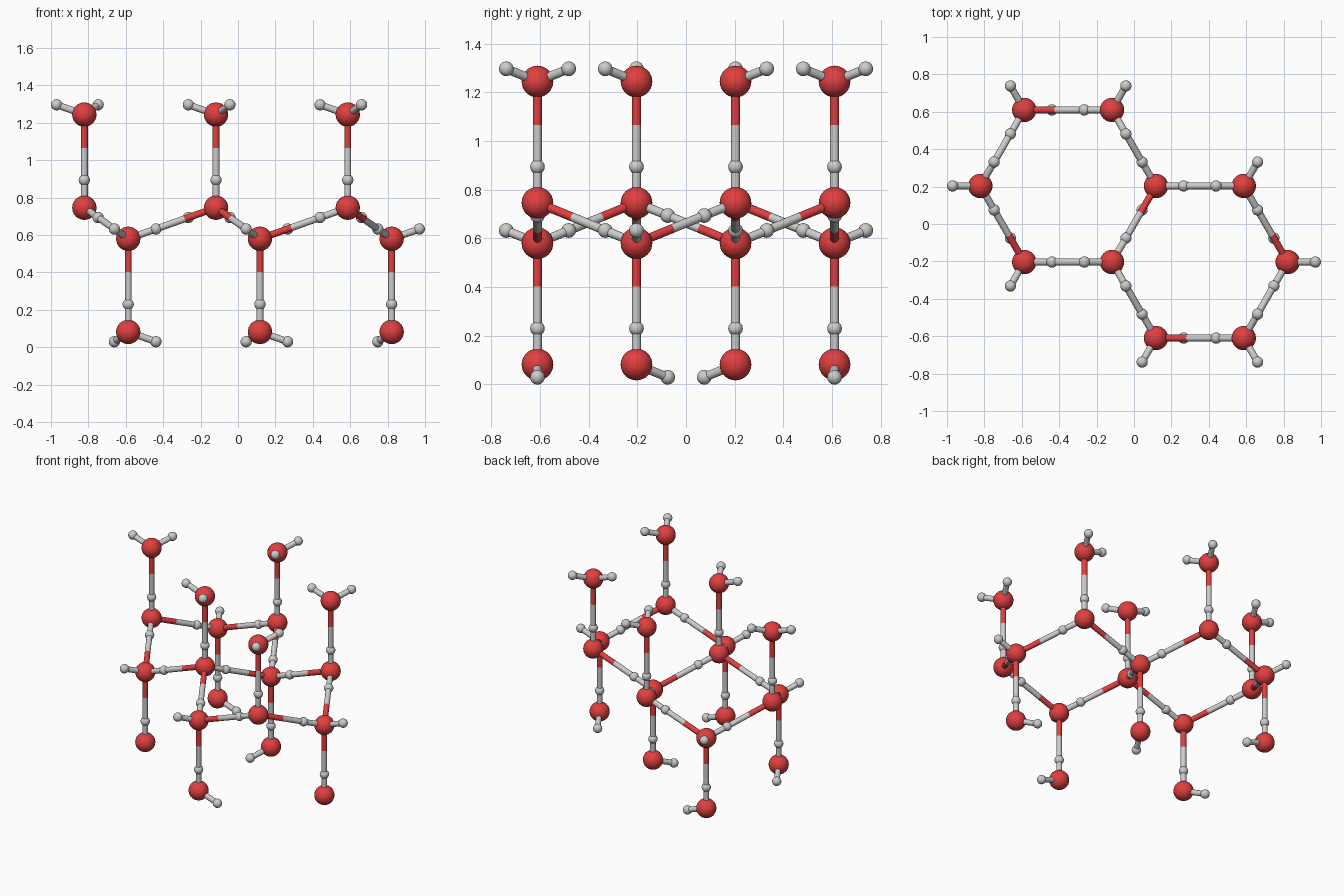
import bpy
from math import cos, sin, radians, sqrt
from mathutils import Vector

if "Cube" in bpy.data.objects:
    bpy.data.objects.remove(bpy.data.objects["Cube"])

BOND = 0.498                    # spacing between bonded oxygens
D = BOND * sqrt(8) / 3          # horizontal part of a tilted bond
R_O, R_H, R_STICK = 0.065, 0.03, 0.0185
OH_TILT, OH_UP, RED_LEN = 0.157, 0.148, 0.178
Z_BOTTOM = 0.082
Z_LOW = Z_BOTTOM + BOND
Z_UP = Z_LOW + BOND / 3
Z_TOP = Z_UP + BOND

red = bpy.data.materials.new("oxygen_red")
red.diffuse_color = (0.75, 0.05, 0.05, 1)
red.use_nodes = True
red.node_tree.nodes["Principled BSDF"].inputs["Base Color"].default_value = red.diffuse_color


def finish(name, mat=None):
    ob = bpy.context.object
    ob.name = name
    bpy.ops.object.shade_smooth_by_angle()
    if mat:
        ob.data.materials.append(mat)
    return ob


def ball(name, p, r, mat=None):
    bpy.ops.mesh.primitive_uv_sphere_add(segments=32, ring_count=16, radius=r, location=p)
    finish(name, mat)


def stick(name, a, b, mat=None):
    v = b - a
    bpy.ops.mesh.primitive_cylinder_add(vertices=20, radius=R_STICK, depth=v.length,
                                        location=(a + b) / 2)
    finish(name, mat).rotation_euler = v.to_track_quat('Z', 'Y').to_euler()


def tilt(angle, sz):
    # unit tetrahedral direction, leaning up (sz=1) or down (sz=-1)
    a = radians(angle)
    return Vector((cos(a) * sqrt(8) / 3, sin(a) * sqrt(8) / 3, sz / 3))


oxygens = []
donors = []                     # (oxygen, direction, length of the covalent stick)


def water(p, dirs):
    oxygens.append(p)
    for d in dirs:
        donors.append((p, d, OH_UP if d.z > 0.9 else OH_TILT))


# upper sites of the two fused rings, with the in-plane direction of their hydrogen;
# the lower sites are the same pattern turned half a revolution
SITES = [(-1.75, 0.5, -60), (-0.25, 1.5, 180), (-0.25, -0.5, 60),
         (1.25, 0.5, -60), (1.25, -1.5, 180)]
UP = Vector((0, 0, 1))
for u, v, ang in SITES:
    x, y = u * D, v * D * sqrt(3) / 2
    others = [a for a in (180, 60, -60) if a != ang]
    water(Vector((x, y, Z_UP)), [UP, tilt(ang, -1)])
    water(Vector((x, y, Z_TOP)), [tilt(a, 1) for a in others])
    water(Vector((-x, -y, Z_LOW)), [tilt(a + 180, 1) for a in others])
    water(Vector((-x, -y, Z_BOTTOM)), [UP, tilt(ang + 180, -1)])

# oxygen atoms
for p in oxygens:
    ball("oxygen", p, R_O, red)

# hydrogen atoms, their short sticks, and two-colour bonds to a neighbour if there is one
for p, d, length in donors:
    h = p + d * length
    ball("hydrogen", h, R_H)
    stick("short_stick", p, h)
    end = p + d * BOND
    if any((q - end).length < 0.02 for q in oxygens):
        split = end - d * RED_LEN
        stick("bond_grey_half", h, split)
        stick("bond_red_half", split, end, red)
